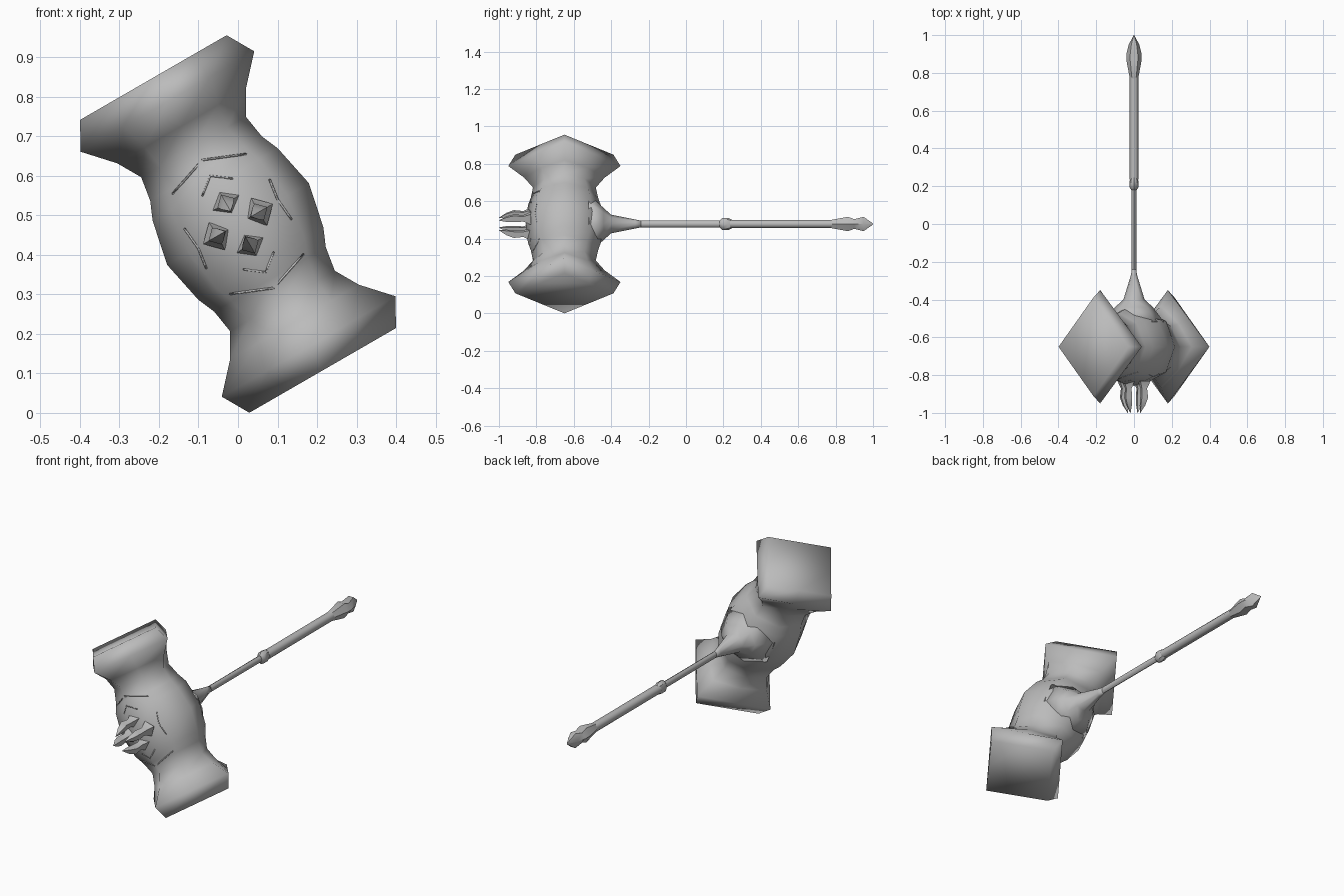
import bpy
import bmesh
from math import cos, sin, pi, radians
from mathutils import Vector
from mathutils.bvhtree import BVHTree

if "Cube" in bpy.data.objects:
    bpy.data.objects.remove(bpy.data.objects["Cube"], do_unlink=True)

# Single steel-grey material
steel = bpy.data.materials.new("steel grey")
steel.use_nodes = True
GREY = (0.5, 0.5, 0.5, 1)
steel.diffuse_color = GREY
steel.node_tree.nodes["Principled BSDF"].inputs["Base Color"].default_value = GREY

CENTRE = Vector((0, -0.65, 0.478))
TILT = radians(30)
U = Vector((cos(TILT), 0, sin(TILT)))       # across the head
V = Vector((0, 1, 0))
AXIS = Vector((-sin(TILT), 0, cos(TILT)))   # along the head


def loft(name, rings, sharp=None):
    """Skin a list of equal-sized point rings, closing both ends."""
    bm = bmesh.new()
    loops = [[bm.verts.new(p) for p in ring] for ring in rings]
    n = len(loops[0])
    for a, b in zip(loops, loops[1:]):
        for i in range(n):
            j = (i + 1) % n
            bm.faces.new((a[i], a[j], b[j], b[i]))
    bm.faces.new(loops[0][::-1])
    bm.faces.new(loops[-1])
    bmesh.ops.remove_doubles(bm, verts=bm.verts, dist=0.0005)
    bmesh.ops.recalc_face_normals(bm, faces=bm.faces)
    mesh = bpy.data.meshes.new(name)
    bm.to_mesh(mesh)
    bm.free()
    mesh.materials.append(steel)
    obj = bpy.data.objects.new(name, mesh)
    bpy.context.collection.objects.link(obj)
    bpy.context.view_layer.objects.active = obj
    obj.select_set(True)
    if sharp:
        bpy.ops.object.shade_smooth_by_angle(angle=radians(sharp))
    else:
        bpy.ops.object.shade_smooth()
    obj.select_set(False)
    return obj


def head_ring(along, ru, rv, diag):
    """Eight-point section: diag 0.5 is a diamond, 0.7 a circle."""
    pts = []
    for k in range(8):
        a = k * pi / 4
        if k % 2:
            cu, cv = (diag if cos(a) > 0 else -diag), (diag if sin(a) > 0 else -diag)
        else:
            cu, cv = cos(a), sin(a)
        pts.append(CENTRE + AXIS * along + U * (ru * cu) + V * (rv * cv))
    return pts


# Double-ended head: round belly, pinched necks, square striking ends
half = [(0.115, 0.183, 0.195, 0.7), (0.162, 0.163, 0.180, 0.68),
        (0.225, 0.153, 0.168, 0.64), (0.286, 0.188, 0.215, 0.57),
        (0.358, 0.254, 0.300, 0.5), (0.428, 0.214, 0.262, 0.5)]
profile = [(-a, u, v, d) for a, u, v, d in reversed(half)]
profile += [(0, 0.207, 0.207, 0.7)] + half
head = loft("hammer_head", [head_ring(*p) for p in profile])


def y_ring(y, rx, rz, sides, cx=0.0, cz=CENTRE.z, turn=0.0):
    return [(cx + rx * cos(turn + 2 * pi * k / sides), y,
             cz + rz * sin(turn + 2 * pi * k / sides)) for k in range(sides)]


def y_loft(name, rows, sides, sharp=None):
    return loft(name, [y_ring(*r, sides) for r in rows], sharp)


# Handle, back to front
y_loft("socket", [(-0.52, 0.16, 0.16), (-0.44, 0.10, 0.085), (-0.40, 0.056, 0.05),
                  (-0.27, 0.016, 0.024), (-0.24, 0.012, 0.018)], 8)
y_loft("shaft", [(-0.27, 0.012, 0.018), (0.20, 0.013, 0.018)], 8, 50)
y_loft("collar", [(0.18, 0.014, 0.019), (0.195, 0.024, 0.033),
                  (0.225, 0.024, 0.033), (0.245, 0.018, 0.024)], 8, 40)
y_loft("grip", [(0.235, 0.024, 0.024), (0.78, 0.024, 0.024)], 6, 65)
y_loft("pommel", [(0.77, 0.022, 0.024), (0.865, 0.040, 0.044), (0.90, 0.040, 0.030),
                  (0.95, 0.028, 0.044), (1.0, 0.001, 0.003)], 6, 50)

# Four claws on the front, curling in towards their tips
CLAW = [(-0.83, 0.062, 0.040), (-0.87, 0.060, 0.020), (-0.92, 0.062, 0.024),
        (-0.96, 0.052, 0.017), (-1.0, 0.038, 0.001)]
for n in range(4):
    a = TILT + n * pi / 2
    loft(f"claw_{n + 1}", [y_ring(y, r, r, 4, d * cos(a), CENTRE.z + d * sin(a), a)
                           for y, d, r in CLAW], 60)

# Fine seams around the claws, laid on the head surface
tree = BVHTree.FromObject(head, bpy.context.evaluated_depsgraph_get())
SEAMS = {"outer": [(-0.165, 0.077), (-0.09, 0.162), (0.02, 0.177)],
         "inner": [(-0.09, 0.072), (-0.07, 0.122), (-0.015, 0.115)],
         "side": [(0.08, 0.112), (0.10, 0.062), (0.135, 0.012)]}
for label, pts in SEAMS.items():
    for side in (1, -1):
        path = []
        for p, q in zip(pts, pts[1:]):
            for t in (0, 0.25, 0.5, 0.75, 1):
                x = side * (p[0] + (q[0] - p[0]) * t)
                z = CENTRE.z + side * (p[1] + (q[1] - p[1]) * t)
                hit = tree.ray_cast(Vector((x, -2, z)), V)[0]
                if hit:
                    path.append(hit)
        rings = [[c + U * (0.003 * cos(k * pi / 2)) + AXIS * (0.003 * sin(k * pi / 2))
                  - V * 0.001 for k in range(4)] for c in path]
        loft(f"{label}_seam_{'upper' if side > 0 else 'lower'}", rings)
